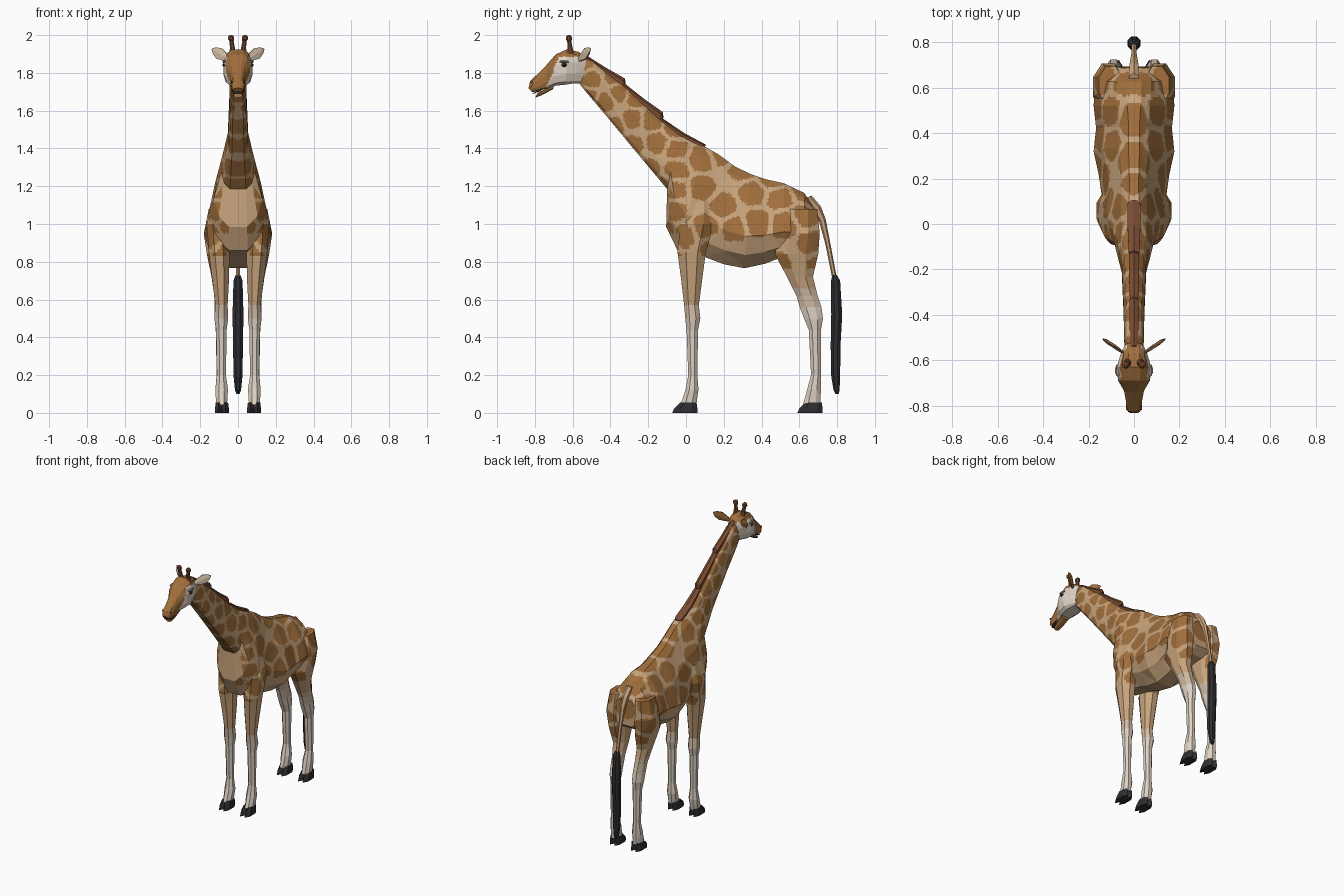
import bpy, bmesh, math, random
from mathutils import Vector, kdtree

if "Cube" in bpy.data.objects:
    bpy.data.objects.remove(bpy.data.objects["Cube"])

random.seed(4)


def paint(name, rgb):
    lin = [((c / 255 + 0.055) / 1.055) ** 2.4 for c in rgb]
    m = bpy.data.materials.new(name)
    m.diffuse_color = (*lin, 1)
    m.use_nodes = True
    m.node_tree.nodes["Principled BSDF"].inputs["Base Color"].default_value = m.diffuse_color
    return m


TAN = paint("tan coat", (200, 164, 124))
BROWN = paint("brown patch", (161, 111, 60))
CREAM = paint("cream", (222, 209, 195))
PALE = paint("pale tan", (207, 186, 163))
MANE = paint("dark brown hair", (122, 75, 50))
BLACK = paint("charcoal", (46, 46, 49))
GREY = paint("warm grey", (160, 146, 136))


def ring(c, u, v, n=8):
    """Polygon around c that reaches the full extents u and v."""
    k = 1 / math.cos(math.pi / n)
    c, u, v = Vector(c), Vector(u) * k, Vector(v) * k
    return [c + u * math.cos((i + .5) * math.tau / n) + v * math.sin((i + .5) * math.tau / n)
            for i in range(n)]


def loft(name, rings, mats, rule=None, fine=None):
    """Skin over rings, optionally refined in-plane so a rule can colour small faces."""
    bm = bmesh.new()
    rows = [[bm.verts.new(p) for p in r] for r in rings]
    n = len(rows[0])
    for a, b in zip(rows, rows[1:]):
        for i in range(n):
            bm.faces.new((a[i], a[(i + 1) % n], b[(i + 1) % n], b[i]))
    bm.faces.new(rows[0])
    bm.faces.new(rows[-1])
    if fine:
        bmesh.ops.triangulate(bm, faces=bm.faces[:])
        for _ in range(7):
            long = [e for e in bm.edges if e.calc_length() > fine]
            if not long:
                break
            bmesh.ops.subdivide_edges(bm, edges=long, cuts=1)
            bmesh.ops.triangulate(bm, faces=bm.faces[:])
    bmesh.ops.recalc_face_normals(bm, faces=bm.faces[:])
    me = bpy.data.meshes.new(name)
    bm.to_mesh(me)
    bm.free()
    for m in mats:
        me.materials.append(m)
    ob = bpy.data.objects.new(name, me)
    bpy.context.collection.objects.link(ob)
    if rule:
        for p in me.polygons:
            p.material_index = rule(p.center, p.normal)
    return ob


# Cross-section outlines: (fraction from top to bottom, fraction of half width)
BARREL = [(0, .14), (.08, .36), (.34, .76), (.66, 1), (.86, .8), (1, .32)]
NECK = [(0, .4), (.1, .75), (.35, 1), (.7, 1), (.92, .85), (1, .6)]


def section(ty, tz, by, bz, w, k):
    """Mirrored section between a top and a bottom point; k blends neck to barrel."""
    half = []
    for (ta, wa), (tb, wb) in zip(NECK, BARREL):
        t, s = ta + (tb - ta) * k, wa + (wb - wa) * k
        half.append(Vector((w * s, ty + (by - ty) * t, tz + (bz - tz) * t)))
    return half + [Vector((-p.x, p.y, p.z)) for p in reversed(half)]


# Neck and trunk
spine = [(-.53, 1.875, -.57, 1.75, .038, 0), (-.5, 1.865, -.53, 1.70, .043, 0),
         (-.325, 1.725, -.42, 1.57, .046, 0), (-.13, 1.545, -.25, 1.365, .054, 0),
         (-.04, 1.475, -.10, 1.185, .088, .4), (.03, 1.44, -.105, .985, .128, .8),
         (.10, 1.41, -.045, .86, .158, 1), (.17, 1.37, .10, .825, .142, 1),
         (.257, 1.306, .2, .787, .156, 1), (.34, 1.265, .31, .766, .178, 1),
         (.43, 1.235, .42, .79, .167, 1), (.52, 1.215, .52, .83, .178, .9),
         (.625, 1.165, .64, .84, .172, .8), (.69, 1.07, .695, .88, .11, .6)]
trunk = loft("trunk_and_neck", [section(*s) for s in spine], [TAN, BROWN], fine=.02)

# Legs: (z, front y, back y, inner x, outer x)
FRONT = [(1.12, .01, .13, .07, .135), (1.0, -.03, .145, .06, .165), (.85, -.045, .105, .045, .155),
         (.7, -.025, .085, .048, .136), (.57, -.01, .068, .055, .12), (.5, -.004, .076, .052, .126),
         (.44, .003, .064, .06, .116), (.2, .012, .06, .064, .112), (.125, -.002, .066, .053, .12),
         (.045, -.028, .055, .058, .116)]
HIND = [(1.08, .53, .695, .05, .155), (.95, .5, .708, .045, .181), (.84, .47, .7, .045, .165),
        (.72, .535, .672, .05, .14), (.62, .585, .697, .055, .126), (.56, .602, .717, .055, .124),
        (.5, .625, .725, .055, .124), (.44, .65, .715, .06, .118), (.2, .662, .714, .064, .113),
        (.125, .642, .714, .053, .12), (.045, .62, .712, .058, .116)]
coats = [trunk]


def leg_rule(top, mid):
    return lambda c, n: 3 if c.z < mid else 2 if c.z < top else 0


for side, sx in (("left", 1), ("right", -1)):
    for kind, spec, rule in (("front", FRONT, leg_rule(.57, .5)), ("hind", HIND, leg_rule(.66, .56))):
        rings = [ring((sx * (a + b) / 2, (f + r) / 2, z), ((b - a) / 2, 0, 0), (0, (r - f) / 2, 0))
                 for z, f, r, a, b in spec]
        coats.append(loft(f"{kind}_leg_{side}", rings, [TAN, BROWN, PALE, CREAM], rule, fine=.022))
        # Cloven hoof made of two toes
        y = 0 if kind == "front" else .663
        for toe, dx in (("outer", .018), ("inner", -.018)):
            x = sx * (.085 + dx)
            loft(f"{kind}_hoof_{toe}_{side}",
                 [ring((x, y - .006, 0), (.019, 0, 0), (0, .058, 0), 6),
                  ring((x, y - .002, .022), (.019, 0, 0), (0, .054, 0), 6),
                  ring((x, y + .012, .054), (.015, 0, 0), (0, .038, 0), 6)], [BLACK])


# Coat patches: cells around evenly spread seeds, leaving tan seams between them
def spotted(c, n, is_leg):
    if is_leg:
        return c.z > (.83 if c.y < .3 else .76) and abs(c.x) > .06
    if n.z < -.55 and c.y > -.03 or (n.y < -.8 and c.z < 1.27):
        return False
    return c.z > (.95 if c.y < .2 else .91) or c.y > .56


def fold(c):
    return Vector((abs(c.x), c.y, c.z))


def spacing(c):
    return .085 if c.y < -.25 else .1 if c.y < -.05 else .125


pool = [fold(p.center) for o in coats for p in o.data.polygons
        if spotted(p.center, p.normal, o is not trunk)]
random.shuffle(pool)
seeds = []
for p in pool:
    if all((p - s).length > spacing(p) for s in seeds):
        seeds.append(p)
tree = kdtree.KDTree(len(seeds))
for i, s in enumerate(seeds):
    tree.insert(s, i)
tree.balance()
for o in coats:
    for p in o.data.polygons:
        if spotted(p.center, p.normal, o is not trunk):
            near = tree.find_n(fold(p.center), 2)
            d1, d2 = near[0][2], near[1][2]
            size = spacing(p.center)
            if d2 - d1 > .2 * size and d1 < .62 * size:
                p.material_index = 1

# Head with brown forehead and muzzle, cream cheeks
skull = [(-.525, 1.88, -.555, 1.745, .042, 0), (-.57, 1.912, -.59, 1.745, .06, 0),
         (-.63, 1.925, -.635, 1.738, .078, .1), (-.69, 1.898, -.69, 1.732, .07, .1),
         (-.74, 1.84, -.725, 1.722, .044, 0), (-.79, 1.79, -.755, 1.712, .036, 0),
         (-.825, 1.757, -.79, 1.702, .036, 0), (-.834, 1.72, -.815, 1.698, .026, 0)]


def face_rule(c, n):
    if c.y < -.735 + .4 * (c.z - 1.73):
        return 1
    return 1 if c.z > 1.885 or (abs(c.x) < .032 and n.z > 0) else 0


loft("head", [section(*s) for s in skull], [CREAM, BROWN], face_rule, fine=.018)
loft("lower_jaw", [ring((0, -.70, 1.728), (.03, 0, 0), (0, .004, .014)),
                   ring((0, -.755, 1.698), (.027, 0, 0), (0, .008, .016)),
                   ring((0, -.792, 1.681), (.022, 0, 0), (0, .006, .012))], [BROWN])
loft("mouth_line", [ring((0, -.765, 1.708), (.031, 0, 0), (0, .003, .004), 4),
                    ring((0, -.81, 1.692), (.025, 0, 0), (0, .003, .004), 4)], [BLACK])

for side, sx in (("left", 1), ("right", -1)):
    # Eye and brow
    for name, z, h, l, mat in (("eye", 1.842, .010, .015, BLACK), ("brow", 1.86, .008, .026, GREY)):
        loft(f"{name}_{side}", [ring((sx * x, -.645, z), (0, l * k, 0), (0, 0, h * k))
                                for x, k in ((.05, 1), (.077, 1), (.083, .4))], [mat])
    loft(f"nostril_{side}", [ring((sx * x, -.812, 1.748), (0, .007, -.005), (0, .003, .004), 6)
                             for x in (.02, .036)], [MANE])
    # Horn with a knobbed tip
    horn = [(.027, -.61, 1.9, .018), (.03, -.614, 1.935, .013), (.034, -.618, 1.967, .011),
            (.036, -.62, 1.978, .016), (.037, -.62, 1.992, .015), (.037, -.62, 2.0, .007)]
    loft(f"horn_{side}", [ring((sx * x, y, z), (r, 0, 0), (0, r, 0)) for x, y, z, r in horn], [MANE])
    # Leaf-shaped ear, brown behind and pale inside
    axis, wide = Vector((sx * .088, .06, .055)), Vector((-sx * .4, -.1, .8)).normalized()
    thin = axis.cross(wide).normalized()
    leaf = [ring(Vector((sx * .05, -.565, 1.872)) + axis * t, wide * w, thin * .007 * min(1, w * 60), 6)
            for t, w in ((0, .012), (.25, .022), (.55, .031), (.82, .02), (1, .003))]
    loft(f"ear_{side}", leaf, [BROWN, PALE], lambda c, n: 1 if n.y < -.3 else 0)

# Mane in three overlapping tufts
for i, (a, b, w) in enumerate((((-.545, 1.885), (-.325, 1.735), .02),
                               ((-.34, 1.735), (-.125, 1.555), .022),
                               ((-.14, 1.55), (.10, 1.41), .028))):
    rows = []
    for t, h, s in ((0, .012, .8), (.5, .015, 1), (.93, .022 if i < 2 else .01, 1), (1, .008, .6)):
        sag = -.016 * math.sin(math.pi * t) if i == 2 else 0
        y, z = a[0] + (b[0] - a[0]) * t, a[1] + (b[1] - a[1]) * t + sag
        rows.append(ring((0, y, z), (w * s, 0, 0), (0, h * .65, h), 6))
    loft(f"mane_{i + 1}", rows, [MANE])

# Tail and its long tuft: (y, z, radius)
tail = [(.64, 1.14, .022), (.69, 1.085, .02), (.722, 1.02, .015), (.75, .9, .011), (.785, .72, .01)]
loft("tail", [ring((0, y, z), (r, 0, 0), (0, r, r * .4), 6) for y, z, r in tail], [TAN])
tuft = [(.786, .73, .012), (.792, .7, .024), (.798, .52, .029), (.792, .36, .026),
        (.792, .2, .024), (.797, .12, .016), (.8, .1, .008)]
loft("tail_tuft", [ring((0, y, z), (r, 0, 0), (0, r, 0)) for y, z, r in tuft], [BLACK])
